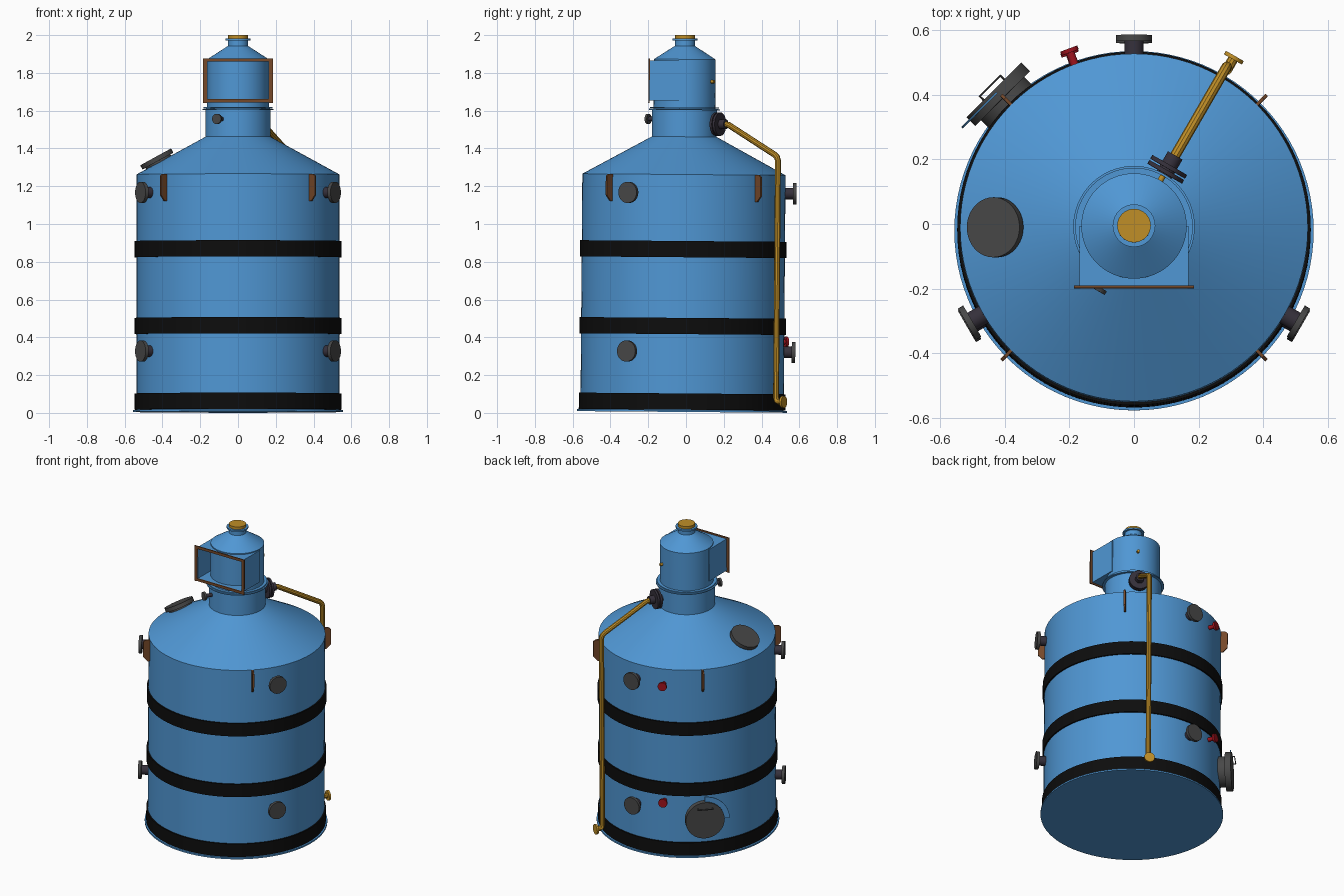
import bpy, bmesh
from math import radians, cos, sin, pi
from mathutils import Matrix, Vector

cube = bpy.data.objects.get("Cube")
if cube:
    bpy.data.objects.remove(cube)


def material(name, rgb):
    m = bpy.data.materials.new(name)
    m.use_nodes = True
    m.diffuse_color = (*rgb, 1)
    bsdf = next(n for n in m.node_tree.nodes if n.type == 'BSDF_PRINCIPLED')
    bsdf.inputs["Base Color"].default_value = (*rgb, 1)
    return m


BLUE = material("tank_blue", (0.08, 0.31, 0.66))
BLACK = material("band_black", (0.004, 0.004, 0.004))
GREY = material("flange_grey", (0.065, 0.065, 0.065))
DARK = material("stub_dark", (0.036, 0.03, 0.044))
YELLOW = material("pipe_yellow", (0.52, 0.27, 0.02))
BROWN = material("bracket_brown", (0.18, 0.065, 0.022))
RED = material("valve_red", (0.35, 0.006, 0.012))

# The whole vessel leans back very slightly
LEAN = Matrix.Translation((0, -0.021, 0)) @ Matrix.Rotation(-0.008, 4, 'X')


def finish(obj, mat, matrix):
    obj.data.materials.append(mat)
    obj.matrix_world = LEAN @ matrix
    bpy.ops.object.select_all(action='DESELECT')
    obj.select_set(True)
    bpy.context.view_layer.objects.active = obj
    if obj.type == 'CURVE':
        bpy.ops.object.convert(target='MESH')
    bpy.ops.object.shade_smooth_by_angle(angle=radians(30))
    return obj


def from_bmesh(name, bm, mat, matrix):
    bmesh.ops.recalc_face_normals(bm, faces=bm.faces)
    mesh = bpy.data.meshes.new(name)
    bm.to_mesh(mesh)
    bm.free()
    obj = bpy.data.objects.new(name, mesh)
    bpy.context.collection.objects.link(obj)
    return finish(obj, mat, matrix)


def lathe(name, profile, mat, matrix=Matrix(), sides=64, closed=False):
    """Revolve (radius, height) points around z; cap the ends unless closed."""
    bm = bmesh.new()
    rings = [[bm.verts.new((r * cos(2 * pi * i / sides), r * sin(2 * pi * i / sides), z))
              for i in range(sides)] for r, z in profile]
    pairs = list(zip(rings, rings[1:] + rings[:1])) if closed else list(zip(rings, rings[1:]))
    for a, b in pairs:
        for i in range(sides):
            j = (i + 1) % sides
            bm.faces.new((a[i], a[j], b[j], b[i]))
    if not closed:
        bm.faces.new(rings[0])
        bm.faces.new(rings[-1])
    return from_bmesh(name, bm, mat, matrix)


def disc(name, r, z0, z1, mat, matrix=Matrix(), sides=32):
    return lathe(name, [(r, z0), (r, z1)], mat, matrix, sides)


def plate(name, outline, thickness, mat, matrix):
    """Extrude an xz outline along y, centred."""
    bm = bmesh.new()
    face = bm.faces.new([bm.verts.new((x, -thickness / 2, z)) for x, z in outline])
    out = bmesh.ops.extrude_face_region(bm, geom=[face])
    moved = [v for v in out["geom"] if isinstance(v, bmesh.types.BMVert)]
    bmesh.ops.translate(bm, verts=moved, vec=(0, thickness, 0))
    return from_bmesh(name, bm, mat, matrix)


def box(name, low, high, mat):
    bm = bmesh.new()
    bmesh.ops.create_cube(bm, size=1)
    low, high = Vector(low), Vector(high)
    bmesh.ops.scale(bm, vec=high - low, verts=bm.verts)
    bmesh.ops.translate(bm, vec=(low + high) / 2, verts=bm.verts)
    return from_bmesh(name, bm, mat, Matrix())


def tube(name, points, radius, mat, matrix):
    curve = bpy.data.curves.new(name, 'CURVE')
    curve.dimensions = '3D'
    curve.bevel_depth = radius
    curve.bevel_resolution = 3
    curve.use_fill_caps = True
    spline = curve.splines.new('POLY')
    spline.points.add(len(points) - 1)
    for p, co in zip(spline.points, points):
        p.co = (*co, 1)
    obj = bpy.data.objects.new(name, curve)
    bpy.context.collection.objects.link(obj)
    return finish(obj, mat, matrix)


def turn(angle):
    return Matrix.Rotation(radians(angle), 4, 'Z')


def radial(angle, z):
    """Local z points outward from the vessel axis at this angle and height."""
    return turn(angle) @ Matrix.Translation((0, 0, z)) @ Matrix.Rotation(pi / 2, 4, 'Y')


# Vessel shell, base plate and hoops
lathe("tank_body", [(0.538, 0.012), (0.538, 1.262), (0.172, 1.462), (0.172, 1.61)], BLUE, sides=96)
disc("base_plate", 0.556, 0.005, 0.015, BLUE, sides=96)
for i, z in enumerate((0.06, 0.46, 0.867)):
    lathe(f"hoop_{i + 1}", [(0.53, z - 0.043), (0.547, z - 0.043), (0.547, z + 0.043), (0.53, z + 0.043)],
          BLACK, sides=96, closed=True)

# Chimney head
disc("neck_flange_lower", 0.188, 1.603, 1.609, BLUE, sides=64)
disc("neck_flange_upper", 0.182, 1.612, 1.619, BLUE, sides=64)
lathe("head_drum", [(0.163, 1.6), (0.163, 1.872), (0.053, 1.943), (0.053, 1.978)], BLUE)
disc("cap_flange", 0.066, 1.972, 1.982, BLUE)
disc("cap", 0.052, 1.982, 2.0, YELLOW)

# Open inlet duct with a frame
W, LOW, HIGH, FACE = 0.168, 1.655, 1.862, -0.185
for side, s in (("left", 1), ("right", -1)):
    x0, x1 = sorted((s * W, s * (W - 0.006)))
    box(f"duct_side_{side}", (x0, FACE, LOW), (x1, 0, HIGH), BLUE)
    x0, x1 = sorted((s * 0.185, s * 0.165))
    box(f"duct_frame_{side}", (x0, FACE - 0.007, 1.64), (x1, FACE, 1.875), BROWN)
for part, z, e in (("top", HIGH, 1), ("bottom", LOW, -1)):
    box(f"duct_{part}", (-W, FACE, z - 0.003), (W, 0, z + 0.003), BLUE)
    z0, z1 = sorted((z + e * 0.013, z - e * 0.004))
    box(f"duct_frame_{part}", (-0.165, FACE - 0.007, z0), (0.165, FACE, z1), BROWN)

# Flanged nozzles, upper and lower
for label, angle in (("left", -30), ("right", -150), ("back", 90)):
    for level, z in (("upper", 1.165), ("lower", 0.325)):
        m = radial(angle, z)
        disc(f"nozzle_stub_{label}_{level}", 0.03, 0.52, 0.58, DARK, m)
        disc(f"nozzle_flange_{label}_{level}", 0.056, 0.578, 0.597, GREY, m)

# Red valves
for level, z in (("upper", 1.165), ("lower", 0.38)):
    m = radial(110, z)
    disc(f"valve_stem_{level}", 0.013, 0.52, 0.58, RED, m, 16)
    disc(f"valve_wheel_{level}", 0.028, 0.577, 0.59, RED, m, 24)

# Round manhole low on the back with its quarter guard and grip
m = radial(135, 0.28)
lathe("manhole", [(0.095, 0.48), (0.095, 0.575), (0.12, 0.575), (0.12, 0.613)], GREY, m, 48)
arc = [(0.153 * cos(radians(a)), 0.153 * sin(radians(a))) for a in range(0, 91, 6)]
plate("manhole_guard", [(0, 0)] + arc, 0.006, BLUE,
      turn(135) @ Matrix.Translation((0.6, 0, 0.28)) @ turn(-90) @ Matrix.Scale(-1, 4, (1, 0, 0)))
tube("manhole_grip", [(-0.08, -0.045, 0.61), (-0.08, -0.045, 0.63), (-0.08, 0.045, 0.63),
                      (-0.08, 0.045, 0.61)], 0.004, GREY, m)

# Hatch lying on the sloping roof
m = Matrix.Translation((-0.42, 0, 1.326)) @ Matrix.Rotation(radians(-28.7), 4, 'Y')
lathe("roof_hatch", [(0.075, -0.02), (0.075, 0.008), (0.093, 0.008), (0.093, 0.033)], GREY, m, 40)

# Lifting lugs
for i in range(4):
    plate(f"lifting_lug_{i + 1}", [(0.53, 1.12), (0.553, 1.12), (0.58, 1.15), (0.58, 1.25),
                                   (0.565, 1.262), (0.53, 1.262)], 0.01, BROWN, turn(45 + 90 * i))

# Drain pipe with its neck flanges
m = radial(60, 1.53)
disc("outlet_hub", 0.026, 0.15, 0.255, DARK, m)
disc("outlet_flange_inner", 0.062, 0.19, 0.203, DARK, m)
disc("outlet_flange_outer", 0.062, 0.208, 0.221, DARK, m)
tube("drain_pipe", [(0.25, 0, 1.53), (0.272, 0, 1.526), (0.555, 0, 1.37), (0.568, 0, 1.358), (0.574, 0, 1.34),
                    (0.574, 0, 0.085), (0.58, 0, 0.068), (0.595, 0, 0.062), (0.618, 0, 0.062)],
     0.016, YELLOW, turn(60))
disc("drain_flange", 0.032, 0.612, 0.624, YELLOW, radial(60, 0.062))

# Small fittings on the neck and head
disc("head_plug", 0.009, 0.15, 0.18, YELLOW, radial(60, 1.755), 16)
m = radial(-120, 1.555)
disc("neck_knob_stem", 0.012, 0.16, 0.22, DARK, m, 16)
disc("neck_knob", 0.027, 0.215, 0.228, GREY, m, 24)
